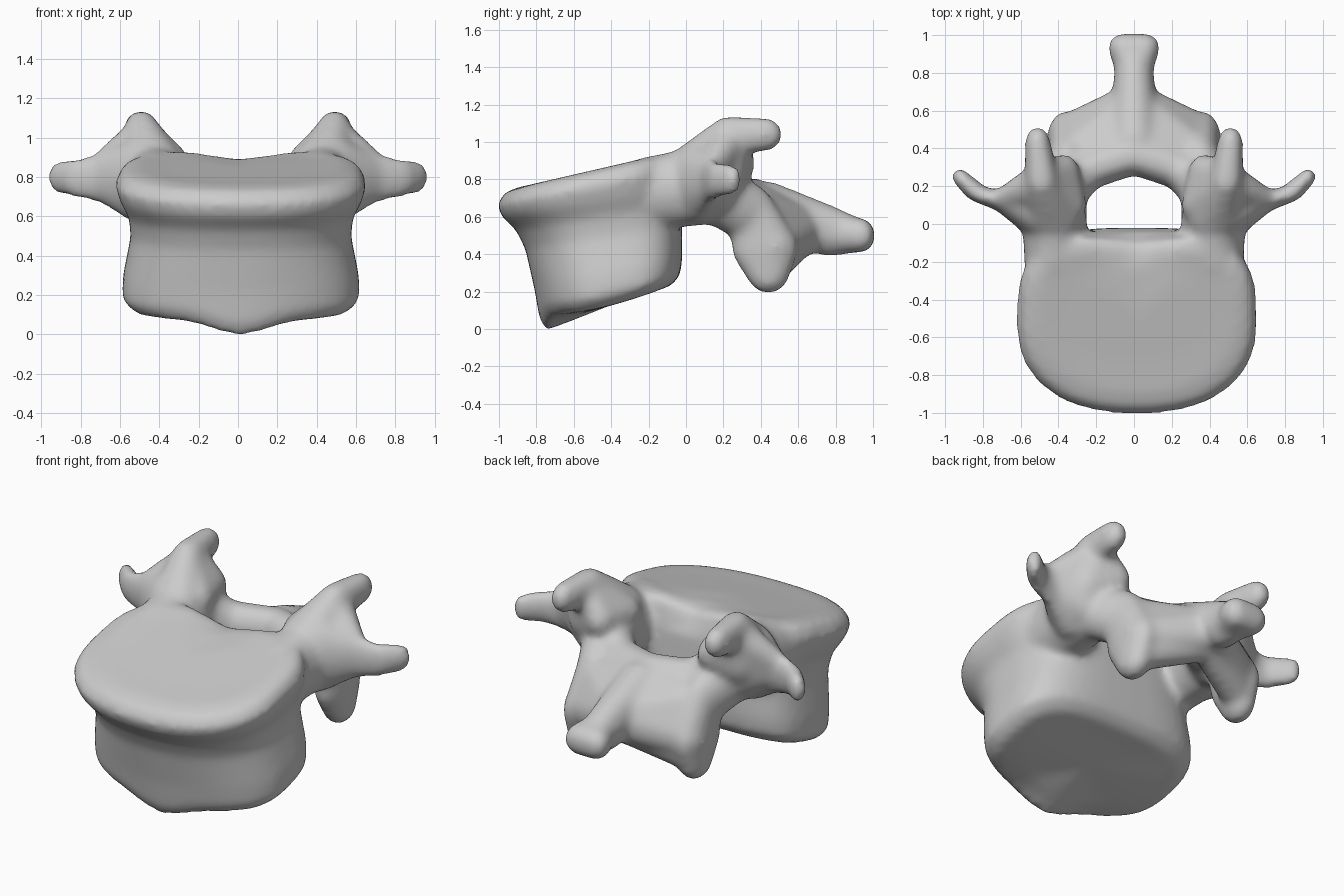
import bpy, bmesh, math
from mathutils import Vector

cube = bpy.data.objects.get("Cube")
if cube:
    bpy.data.objects.remove(cube, do_unlink=True)

bone = bpy.data.materials.new("bone grey")
bone.use_nodes = True
GREY = (0.6, 0.6, 0.6, 1)
bone.diffuse_color = GREY
bone.node_tree.nodes["Principled BSDF"].inputs["Base Color"].default_value = GREY

bm = bmesh.new()
SEGMENTS = 48


def power(v, p):
    return math.copysign(abs(v) ** p, v)


def body_ring(y_front, y_back, z_front, z_back, width, bend=1.0, lip=0, dip=0):
    """Tilted D-shaped outline: round in front, squarer behind."""
    ring = []
    mid = (y_front + y_back) / 2
    half = (y_back - y_front) / 2
    for i in range(SEGMENTS):
        a = math.tau * i / SEGMENTS
        p = 0.87 if math.sin(a) < 0 else 0.6
        x = width * power(math.cos(a), p)
        y = mid + half * power(math.sin(a), p)
        t = max(0, (y - y_front) / (y_back - y_front))
        bump = math.exp(-(x / 0.2) ** 2)
        z = z_front + (z_back - z_front) * t ** bend
        z -= lip * bump * (1 - t) ** 2 + dip * bump * t ** 3
        y -= dip * bump * t ** 3
        ring.append(bm.verts.new((x + 0.015, y, z)))
    return ring


def loft(rings):
    for low, high in zip(rings, rings[1:]):
        for i in range(SEGMENTS):
            j = (i + 1) % SEGMENTS
            bm.faces.new((low[i], low[j], high[j], high[i]))
    for ring in (rings[0], rings[-1]):
        centre = sum((v.co for v in ring), Vector()) / SEGMENTS
        hub = bm.verts.new(centre)
        for i in range(SEGMENTS):
            bm.faces.new((ring[i], ring[(i + 1) % SEGMENTS], hub))


def strut(ends):
    """Convex hull around ellipsoids, each (centre, radii)."""
    verts = []
    for centre, radii in ends:
        for i in range(1, 12):
            lat = math.pi * i / 12
            for j in range(20):
                lon = math.tau * j / 20
                unit = (math.sin(lat) * math.cos(lon),
                        math.sin(lat) * math.sin(lon), math.cos(lat))
                verts.append(bm.verts.new(
                    [c + r * u for c, r, u in zip(centre, radii, unit)]))
    bmesh.ops.convex_hull(bm, input=verts)
    loose = [v for v in verts if v.is_valid and not v.link_faces]
    bmesh.ops.delete(bm, geom=loose, context='VERTS')


def chain(*nodes):
    for pair in zip(nodes, nodes[1:]):
        strut(pair)


def mirrored(build, *nodes):
    for side in (1, -1):
        flipped = [((side * c[0], c[1], c[2]), r) for c, r in nodes]
        if build is chain:
            chain(*flipped)
        else:
            strut(flipped)


# Vertebral body, waisted between two flared rims
loft([
    body_ring(-0.62, -0.18, 0.08, 0.20, 0.38, bend=1.4, lip=0.04),
    body_ring(-0.75, -0.08, 0.075, 0.23, 0.54, bend=1.7, lip=0.085),
    body_ring(-0.785, -0.03, 0.13, 0.29, 0.605, bend=1.6, lip=0.07),
    body_ring(-0.81, -0.02, 0.24, 0.38, 0.60, bend=1.4, lip=0.03),
    body_ring(-0.86, -0.02, 0.43, 0.56, 0.56),
    body_ring(-0.91, -0.03, 0.53, 0.66, 0.57),
    body_ring(-0.985, -0.04, 0.60, 0.76, 0.615),
    body_ring(-1.01, -0.05, 0.665, 0.86, 0.64, dip=0.03),
    body_ring(-0.97, -0.06, 0.73, 0.93, 0.60, dip=0.05),
    body_ring(-0.89, -0.11, 0.76, 0.94, 0.53, dip=0.05),
    body_ring(-0.74, -0.22, 0.79, 0.91, 0.38, dip=0.02),
])

# Pedicles rising from the back of the body
mirrored(chain,
         ((0.43, -0.22, 0.73), (0.15, 0.10, 0.19)),
         ((0.42, -0.02, 0.75), (0.17, 0.10, 0.21)),
         ((0.42, 0.14, 0.77), (0.17, 0.12, 0.21)))

# Superior articular processes: flared ears leaning outward
mirrored(chain,
         ((0.43, 0.03, 0.87), (0.15, 0.12, 0.12)),
         ((0.49, 0.23, 1.03), (0.09, 0.11, 0.11)),
         ((0.51, 0.42, 1.04), (0.07, 0.10, 0.09)))
mirrored(strut,
         ((0.34, 0.10, 0.87), (0.09, 0.10, 0.10)),
         ((0.37, 0.28, 0.88), (0.08, 0.09, 0.10)),
         ((0.49, 0.25, 1.02), (0.07, 0.09, 0.11)),
         ((0.50, 0.20, 0.84), (0.12, 0.12, 0.14)))

# Transverse processes with a web up to the ears
mirrored(chain,
         ((0.50, 0.06, 0.78), (0.13, 0.14, 0.22)),
         ((0.68, 0.12, 0.795), (0.08, 0.06, 0.13)),
         ((0.82, 0.155, 0.795), (0.07, 0.04, 0.10)),
         ((0.925, 0.25, 0.80), (0.04, 0.05, 0.08)))
mirrored(strut,
         ((0.50, 0.22, 1.00), (0.09, 0.11, 0.10)),
         ((0.52, 0.14, 0.78), (0.10, 0.14, 0.17)),
         ((0.70, 0.125, 0.83), (0.08, 0.05, 0.09)))

# Laminae curving round to close the arch
mirrored(chain,
         ((0.40, 0.16, 0.74), (0.15, 0.12, 0.17)),
         ((0.24, 0.29, 0.68), (0.10, 0.11, 0.13)),
         ((0.00, 0.36, 0.68), (0.10, 0.10, 0.13)))
mirrored(chain,
         ((0.41, 0.16, 0.72), (0.14, 0.12, 0.17)),
         ((0.35, 0.34, 0.62), (0.11, 0.13, 0.16)))

# Inferior articular processes, tapering downward
mirrored(chain,
         ((0.35, 0.35, 0.64), (0.10, 0.12, 0.13)),
         ((0.37, 0.42, 0.43), (0.09, 0.18, 0.14)),
         ((0.37, 0.44, 0.28), (0.08, 0.11, 0.09)))

# Plates sweeping from the laminae and processes to the spine
mirrored(strut,
         ((0.00, 0.41, 0.68), (0.08, 0.09, 0.11)),
         ((0.33, 0.39, 0.60), (0.09, 0.10, 0.12)),
         ((0.36, 0.48, 0.44), (0.10, 0.10, 0.11)),
         ((0.00, 0.65, 0.53), (0.10, 0.10, 0.13)))
mirrored(strut,
         ((0.36, 0.46, 0.34), (0.08, 0.10, 0.10)),
         ((0.34, 0.46, 0.50), (0.10, 0.10, 0.10)),
         ((0.00, 0.60, 0.50), (0.10, 0.09, 0.13)))

# Spinous process with a knobbed tip
chain(((0.00, 0.44, 0.66), (0.13, 0.12, 0.13)),
      ((0.00, 0.76, 0.525), (0.11, 0.10, 0.14)),
      ((0.00, 0.86, 0.51), (0.10, 0.08, 0.11)))
mirrored(strut,
         ((0.00, 0.82, 0.51), (0.10, 0.08, 0.11)),
         ((-0.06, 0.935, 0.50), (0.08, 0.075, 0.09)),
         ((0.06, 0.935, 0.50), (0.08, 0.075, 0.09)))

bmesh.ops.recalc_face_normals(bm, faces=bm.faces)
mesh = bpy.data.meshes.new("vertebra")
bm.to_mesh(mesh)
bm.free()
mesh.materials.append(bone)
vertebra = bpy.data.objects.new("vertebra", mesh)
bpy.context.collection.objects.link(vertebra)

# Fuse the parts and soften their joins
fuse = vertebra.modifiers.new("fuse", 'REMESH')
fuse.mode = 'VOXEL'
fuse.voxel_size = 0.02
fuse.use_smooth_shade = True
soften = vertebra.modifiers.new("soften", 'SMOOTH')
soften.factor = 0.5
soften.iterations = 16
